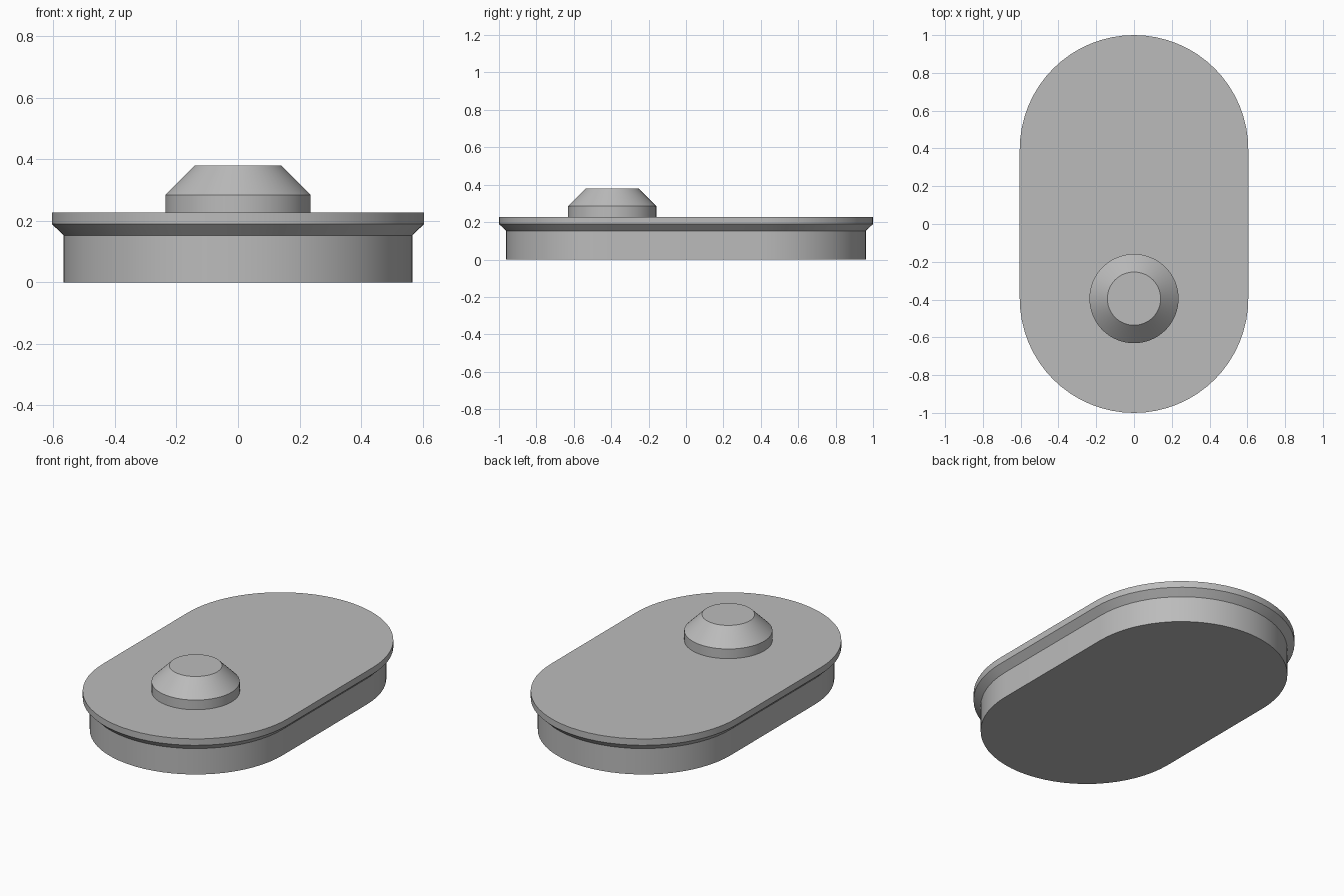
import bpy, bmesh, math

if "Cube" in bpy.data.objects:
    bpy.data.objects.remove(bpy.data.objects["Cube"])

GREY = bpy.data.materials.new("plain grey")
GREY.diffuse_color = (0.5, 0.5, 0.5, 1)
GREY.use_nodes = True
GREY.node_tree.nodes["Principled BSDF"].inputs["Base Color"].default_value = GREY.diffuse_color
END_Y = 0.395   # centre of each rounded end


def stadium(radius, z, half=32):
    """Outline of two half circles joined by straight sides."""
    pts = []
    for side, start in ((1, 0), (-1, math.pi)):
        for i in range(half + 1):
            a = start + math.pi * i / half
            pts.append((radius * math.cos(a), side * END_Y + radius * math.sin(a), z))
    return pts


def circle(radius, z, sides=64):
    """Round outline over the front end centre."""
    return [(radius * math.cos(2 * math.pi * i / sides),
             -END_Y + radius * math.sin(2 * math.pi * i / sides), z) for i in range(sides)]


def loft(name, outline, profile):
    """Closed solid through the outline at each (radius, height) step."""
    bm = bmesh.new()
    rings = [[bm.verts.new(p) for p in outline(r, z)] for r, z in profile]
    n = len(rings[0])
    for low, high in zip(rings, rings[1:]):
        for i in range(n):
            j = (i + 1) % n
            bm.faces.new((low[i], low[j], high[j], high[i]))
    bm.faces.new(rings[0][::-1])
    bm.faces.new(rings[-1])
    mesh = bpy.data.meshes.new(name)
    bm.to_mesh(mesh)
    bm.free()
    mesh.materials.append(GREY)
    obj = bpy.data.objects.new(name, mesh)
    bpy.context.collection.objects.link(obj)
    bpy.ops.object.select_all(action='DESELECT')
    obj.select_set(True)
    bpy.context.view_layer.objects.active = obj
    bpy.ops.object.shade_smooth_by_angle(angle=math.radians(30))
    return obj


# Long base with an overhanging, chamfered rim
loft("base", stadium, [(0.567, 0), (0.567, 0.153), (0.605, 0.19), (0.605, 0.228)])

# Round knob with a tapered top
loft("knob", circle, [(0.236, 0.228), (0.236, 0.285), (0.141, 0.38)])
